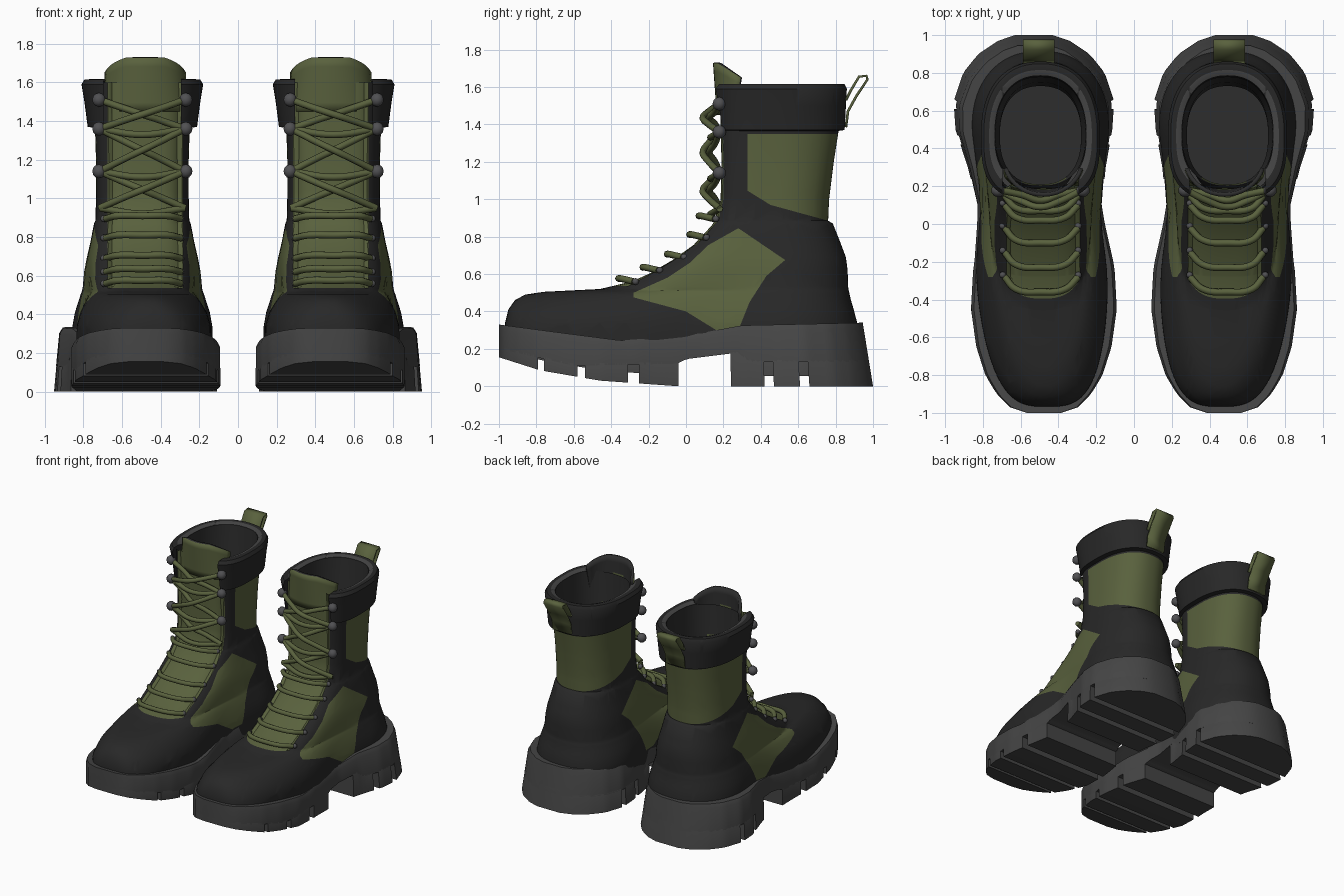
import bpy, bmesh, math
from mathutils import Vector

cube = bpy.data.objects.get("Cube")
if cube:
    bpy.data.objects.remove(cube)

CX, YC, N = 0.495, 0.47, 96      # boot centre, shaft centre, points per ring
TX = CX - 0.015                  # tongue centre


def material(name, r, g, b):
    m = bpy.data.materials.new(name)
    m.use_nodes = True
    m.diffuse_color = (r, g, b, 1)
    m.node_tree.nodes["Principled BSDF"].inputs["Base Color"].default_value = (r, g, b, 1)
    return m


BLACK = material("black leather", 0.021, 0.021, 0.021)
GREEN = material("olive canvas", 0.1, 0.12, 0.047)
RUBBER = material("grey rubber", 0.06, 0.06, 0.06)
LINING = material("dark lining", 0.026, 0.026, 0.026)
METAL = material("gunmetal", 0.08, 0.08, 0.085)


def finish(name, bm, mats, angle=40, solid=0):
    """Turn a bmesh into a shaded object, mirrored to make the pair."""
    if not solid:
        bmesh.ops.recalc_face_normals(bm, faces=bm.faces)
    me = bpy.data.meshes.new(name)
    bm.to_mesh(me)
    bm.free()
    for m in mats:
        me.materials.append(m)
    me.shade_smooth()
    me.set_sharp_from_angle(angle=math.radians(angle))
    ob = bpy.data.objects.new(name, me)
    bpy.context.collection.objects.link(ob)
    if solid:
        mod = ob.modifiers.new("thickness", 'SOLIDIFY')
        mod.thickness, mod.offset = solid, 0
        mod.material_offset = mod.material_offset_rim = len(mats) - 1
    ob.modifiers.new("pair", 'MIRROR')


def lerp(table, y):
    """Read a value from a short list of (position, value) pairs."""
    for (a, u), (b, v) in zip(table, table[1:]):
        if y <= b:
            return u + (v - u) * max(0, (y - a) / (b - a))
    return table[-1][1]


def ring(z, front, back, w, n):
    """Horizontal boot slice: blunt superellipse in front, rounder behind."""
    pts = []
    for i in range(N):
        t = math.tau * i / N
        c, s = math.cos(t), math.sin(t)
        p = 2 / n if c > 0 else 2 / 2.3
        x = math.copysign(w * abs(s) ** p, s)
        y = YC - (YC - front) * c ** p if c > 0 else YC + (back - YC) * (-c) ** p
        low = min(1, max(0, (0.8 - z) / 0.4))
        x *= 1 - 0.13 * low * math.exp(-((y - 0.1) / 0.28) ** 2)
        pts.append((CX + x + 0.04 * min(0, y + 0.1), y, z))
    return pts


def loft(bm, rows, closed=False, cap=False):
    vs = [[bm.verts.new(p) for p in r] for r in rows]
    k = len(vs[0])
    for a, b in zip(vs, vs[1:] + ([vs[0]] if closed else [])):
        for i in range(k):
            bm.faces.new((a[i], a[(i + 1) % k], b[(i + 1) % k], b[i]))
    if cap:
        bm.faces.new(vs[0])
        bm.faces.new(vs[-1])


def inside(poly, y, z):
    hit = False
    for (a, b), (c, d) in zip(poly, poly[1:] + poly[:1]):
        if (b > z) != (d > z) and y < (c - a) * (z - b) / (d - b) + a:
            hit = not hit
    return hit


def cut(bm, co, no):
    bmesh.ops.bisect_plane(bm, geom=bm.verts[:] + bm.edges[:] + bm.faces[:],
                           dist=1e-4, plane_co=co, plane_no=no)


# Leather upper: foot and shaft lofted from slices (z, front, back, half width, bluntness)
UPPER = [(0.2, -0.965, 0.915, 0.368, 3.3), (0.34, -0.967, 0.915, 0.368, 3.2),
         (0.41, -0.95, 0.897, 0.355, 2.8), (0.46, -0.915, 0.882, 0.338, 2.35),
         (0.49, -0.86, 0.875, 0.328, 2.1), (0.505, -0.76, 0.872, 0.323, 2),
         (0.512, -0.62, 0.87, 0.32, 2.1), (0.52, -0.46, 0.868, 0.317, 2.5),
         (0.535, -0.395, 0.867, 0.313, 2.8), (0.62, -0.205, 0.864, 0.304, 3.1),
         (0.69, -0.085, 0.855, 0.29, 3.2), (0.77, 0.027, 0.825, 0.27, 3.2),
         (0.87, 0.12, 0.785, 0.25, 3.4), (0.885, 0.13, 0.76, 0.243, 3.4),
         (1, 0.165, 0.765, 0.24, 3.6), (1.2, 0.17, 0.79, 0.24, 3.6),
         (1.36, 0.165, 0.815, 0.245, 3.6), (1.6, 0.16, 0.815, 0.25, 3.6)]
SIDE = [(-0.28, 0.5), (-0.1, 0.58), (0.02, 0.66), (0.12, 0.755), (0.28, 0.845), (0.53, 0.675),
        (0.43, 0.59), (0.34, 0.45), (0.28, 0.3), (0.17, 0.295), (0, 0.4), (-0.28, 0.475)]
SHAFT = [(0.33, 1.35), (1, 1.35), (1, 0.885), (0.76, 0.885), (0.45, 0.97), (0.33, 1.045)]
bm = bmesh.new()
loft(bm, [ring(*r) for r in UPPER])
for poly in (SIDE, SHAFT):
    for (a, b), (c, d) in zip(poly, poly[1:] + poly[:1]):
        cut(bm, (0, a, b), (0, d - b, a - c))
for x in (-0.195, -0.18, 0.18, 0.195):
    cut(bm, (TX + x, 0, 0), (1, 0, 0))
bmesh.ops.recalc_face_normals(bm, faces=bm.faces)
bm.normal_update()
for f in bm.faces:
    c = f.calc_center_median()
    tongue = abs(c.x - TX) < 0.195 and c.y < YC and c.z > 0.535
    f.material_index = int(tongue or inside(SIDE, c.y, c.z) or inside(SHAFT, c.y, c.z))
# Sink the tongue between the two facings
sunk = [(v, v.normal.copy()) for v in bm.verts
        if abs(v.co.x - TX) < 0.185 and v.co.y < YC and v.co.z > 0.536]
for v, n in sunk:
    v.co -= n * 0.02
finish("boot_upper", bm, [BLACK, GREEN])

# Hollow lining with an insole, and the back of the tongue
bm = bmesh.new()
loft(bm, [ring(*r) for r in [(1.6, 0.2, 0.78, 0.24, 2.4), (1.36, 0.205, 0.765, 0.228, 2.4),
                             (1.2, 0.21, 0.75, 0.215, 2.4), (0.9, 0.2, 0.73, 0.215, 2.4),
                             (0.5, 0.15, 0.76, 0.22, 2.4)]])
for f in bm.faces:
    c = f.calc_center_median()
    f.material_index = int(abs(c.x - TX) < 0.12 and c.y < YC and 1.2 < c.z < 1.36)
bmesh.ops.holes_fill(bm, edges=[e for e in bm.edges if e.is_boundary and e.verts[0].co.z < 0.6],
                     sides=0)
finish("boot_lining", bm, [LINING, GREEN])

# Padded collar with a grey rim, open in front of the tongue
bm = bmesh.new()
loft(bm, [ring(*r) for r in [(1.365, 0.165, 0.815, 0.245, 3), (1.37, 0.15, 0.848, 0.283, 3),
                             (1.5, 0.14, 0.855, 0.3, 3), (1.59, 0.125, 0.86, 0.315, 3),
                             (1.615, 0.14, 0.848, 0.3, 3), (1.617, 0.17, 0.815, 0.272, 2.7),
                             (1.605, 0.2, 0.785, 0.242, 2.5), (1.4, 0.21, 0.77, 0.235, 2.5)]],
     closed=True)
for x in (-0.2, 0.2):
    cut(bm, (CX + x, 0, 0), (1, 0, 0))
gap = [f for f in bm.faces
       if abs(f.calc_center_median().x - CX) < 0.2 and f.calc_center_median().y < YC]
bmesh.ops.delete(bm, geom=gap, context='FACES')
for f in bm.faces:
    zs = [v.co.z for v in f.verts]
    f.material_index = int(1.6 < min(zs) < 1.61 and max(zs) > 1.616)  # sloping inner rim
bmesh.ops.holes_fill(bm, edges=[e for e in bm.edges if e.is_boundary], sides=0)
finish("padded_collar", bm, [BLACK, RUBBER])

# Curled tongue tip, olive outside and dark inside
bm = bmesh.new()
grid = []
for j in range(7):
    row = []
    for i in range(17):
        a, v = math.radians(75) * (i / 8 - 1), j / 6
        back = 0.19 * (1 - math.cos(a))
        z = 1.45 + v * (0.28 - 0.65 * max(0, back - 0.02))
        row.append(bm.verts.new((TX + 0.207 * math.sin(a), 0.175 - 0.02 * v + back * (0.6 + 0.4 * v), z)))
    grid.append(row)
for a, b in zip(grid, grid[1:]):
    for i in range(16):
        bm.faces.new((a[i], a[i + 1], b[i + 1], b[i]))
finish("tongue_tip", bm, [GREEN, LINING], solid=0.022)

# Sole: half width, underside and rim height along the length
WIDTH = [(-1, 0.09), (-0.97, 0.18), (-0.9, 0.25), (-0.8, 0.31), (-0.65, 0.358), (-0.45, 0.386),
         (-0.25, 0.375), (0, 0.338), (0.1, 0.33), (0.3, 0.365), (0.5, 0.415), (0.65, 0.425),
         (0.8, 0.375), (0.9, 0.295), (0.97, 0.19), (1, 0.1)]
RIM = [(-1, 0.33), (-0.7, 0.29), (-0.35, 0.245), (0, 0.27), (0.3, 0.325), (1, 0.34)]
MID = [(-1, 0.2), (-0.6, 0.11), (-0.05, 0.12), (0, 0.145), (0.28, 0.18), (0.34, 0.13), (1, 0.13)]
GROUND = [(-1, 0.155), (-0.78, 0.085), (-0.46, 0.03), (-0.04, 0), (1, 0)]


def sole_part(bm, y0, y1, top, bottom, shrink=1.0):
    """Loft a slab of the sole between two positions along the foot."""
    steps = max(3, round((y1 - y0) / 0.03))
    rows = []
    for i in range(steps + 1):
        y = y0 + (y1 - y0) * i / steps
        xc = 0.477 + 0.053 * min(1, max(0, (y + 0.2) / 0.7))
        zt, zb, w = lerp(top, y), lerp(bottom, y), lerp(WIDTH, y) * shrink
        row = []
        for side, z in ((-1, zb), (-1, zt - 0.03), (-0.96, zt), (0.96, zt), (1, zt - 0.03), (1, zb)):
            flare = max(0, y) * z / 0.34
            row.append((xc + side * w * (1 - 0.12 * flare), y - 0.055 * flare * max(0, y), z))
        rows.append(row)
    loft(bm, rows, cap=True)


bm = bmesh.new()
sole_part(bm, -1, 1, RIM, MID)
finish("midsole", bm, [RUBBER], 35)

# Tread lugs under the forefoot and heel
bm = bmesh.new()
INNER = [(y, z + 0.04) for y, z in MID]
for y0, y1 in ((-1, -0.79), (-0.76, -0.58), (-0.54, -0.31), (-0.25, -0.04),
               (0.24, 0.42), (0.47, 0.61), (0.66, 1)):
    sole_part(bm, y0, y1, INNER, GROUND)
# Recessed cores between the lugs
RAISED = [(y, z + 0.055) for y, z in GROUND]
sole_part(bm, -0.85, -0.06, INNER, RAISED, 0.75)
sole_part(bm, 0.26, 0.8, INNER, RAISED, 0.75)
finish("tread_lugs", bm, [RUBBER], 35)

# Laces: flat rows over the instep, crosses up the shaft
laces = bpy.data.curves.new("laces", 'CURVE')
laces.dimensions, laces.bevel_depth, laces.bevel_resolution = '3D', 0.018, 2
laces.resolution_u = 6
laces.use_fill_caps = True
laces.materials.append(GREEN)
knobs = []


def lace(points):
    sp = laces.splines.new('BEZIER')
    sp.bezier_points.add(len(points) - 1)
    for bp, (x, y, z) in zip(sp.bezier_points, points):
        bp.co = (CX + x, y, z)
        bp.handle_left_type = bp.handle_right_type = 'AUTO'


for y, z in ((-0.36, 0.575), (-0.23, 0.635), (-0.1, 0.705), (0.02, 0.81), (0.07, 0.91)):
    lace([(-0.2, y + 0.08, z - 0.015), (-0.13, y + 0.015, z), (0, y, z),
          (0.13, y + 0.015, z), (0.19, y + 0.08, z - 0.015)])
    knobs.append((0.2, y + 0.09, z - 0.015, 0.018))
HOOKS = (1.51, 1.36, 1.14, 0.95)
for hi, lo in zip(HOOKS, HOOKS[1:]):
    for s, out in ((1, 0.09), (-1, 0.125)):
        lace([(-0.22 * s, 0.18, hi), (-0.1 * s, out + 0.03, hi * 0.72 + lo * 0.28),
              (0, out, (hi + lo) / 2), (0.1 * s, out + 0.03, hi * 0.28 + lo * 0.72), (0.22 * s, 0.18, lo)])
for z in HOOKS[1:]:
    lace([(-0.22, 0.18, z), (0, 0.13, z - 0.03), (0.22, 0.18, z)])
ob = bpy.data.objects.new("laces", laces)
bpy.context.collection.objects.link(ob)
ob.modifiers.new("pair", 'MIRROR')

# Metal hooks and eyelets
knobs += [(0.225, 0.178, z, 0.036) for z in HOOKS[:3]]
bm = bmesh.new()
for x, y, z, r in knobs:
    for s in (-1, 1):
        new = bmesh.ops.create_uvsphere(bm, u_segments=10, v_segments=6, radius=r)["verts"]
        bmesh.ops.translate(bm, verts=new, vec=Vector((CX + s * x, y, z)))
finish("lace_hooks", bm, [METAL])

# Fabric pull loop at the back
LOOP = [(0.855, 1.385), (0.866, 1.47), (0.91, 1.55), (0.97, 1.64), (0.965, 1.66),
        (0.925, 1.655), (0.88, 1.58), (0.855, 1.53)]
bm = bmesh.new()
rows = [[bm.verts.new((CX + 0.01 + s * 0.083, y, z)) for s in (-1, 1)] for y, z in LOOP]
for a, b in zip(rows, rows[1:]):
    bm.faces.new((a[0], a[1], b[1], b[0]))
finish("pull_loop", bm, [GREEN], solid=0.014)
